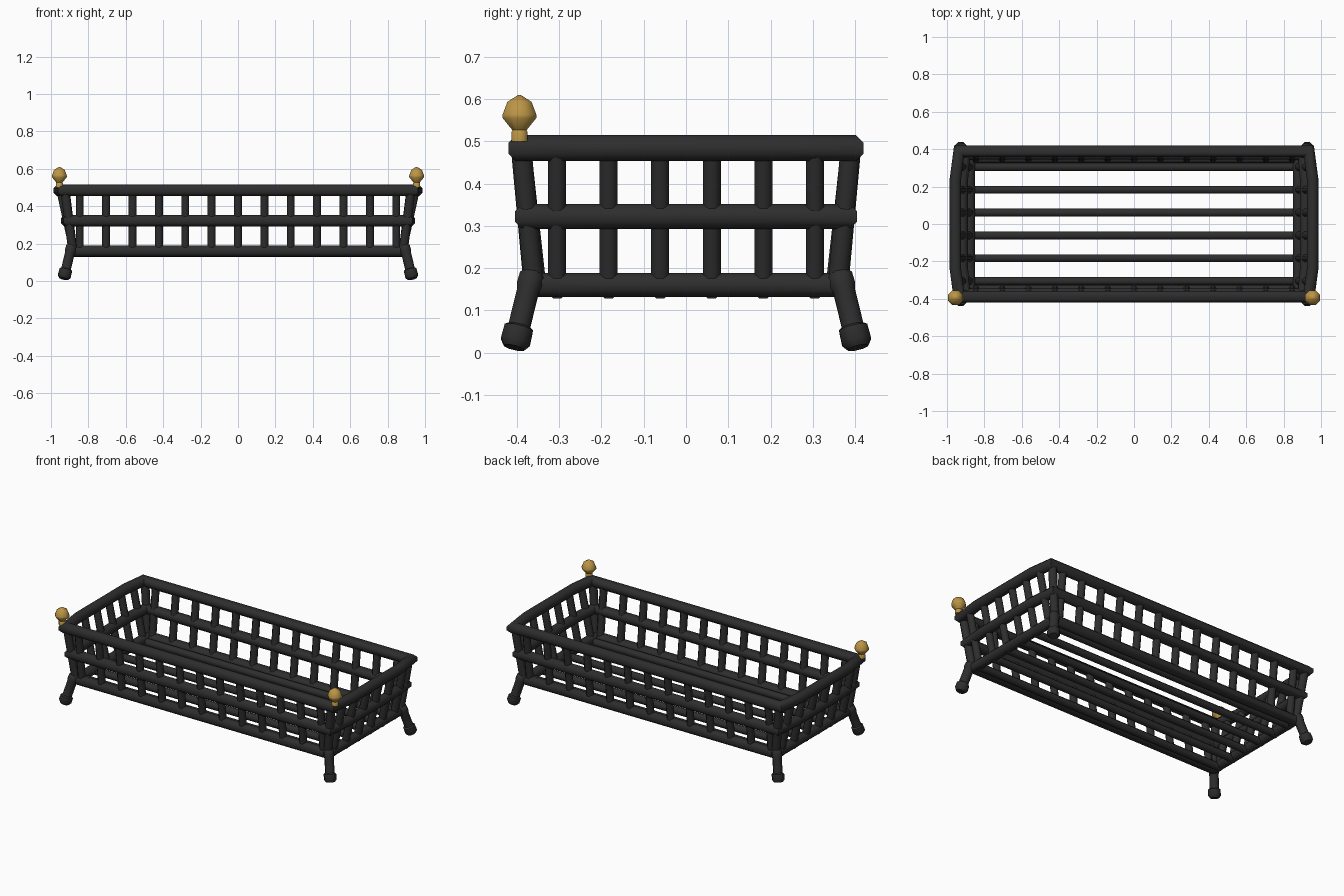
import bpy, bmesh, math
from mathutils import Vector

if "Cube" in bpy.data.objects:
    bpy.data.objects.remove(bpy.data.objects["Cube"], do_unlink=True)


def material(name, colour, rough):
    m = bpy.data.materials.new(name)
    m.use_nodes = True
    m.diffuse_color = (*colour, 1)
    shader = m.node_tree.nodes["Principled BSDF"]
    shader.inputs["Base Color"].default_value = (*colour, 1)
    shader.inputs["Roughness"].default_value = rough
    return m


IRON = material("black_iron", (0.027, 0.027, 0.027), 0.7)
BRASS = material("brass", (0.5, 0.3, 0.06), 0.5)


def finish(bm, name, mat, angle=50):
    bmesh.ops.recalc_face_normals(bm, faces=bm.faces)
    mesh = bpy.data.meshes.new(name)
    bm.to_mesh(mesh)
    bm.free()
    mesh.materials.append(mat)
    obj = bpy.data.objects.new(name, mesh)
    bpy.context.collection.objects.link(obj)
    bpy.ops.object.select_all(action="DESELECT")
    obj.select_set(True)
    bpy.context.view_layer.objects.active = obj
    bpy.ops.object.shade_smooth_by_angle(angle=math.radians(angle))
    return obj


def bridge(bm, a, b):
    n = len(a)
    for i in range(n):
        j = (i + 1) % n
        bm.faces.new((a[i], a[j], b[j], b[i]))


def turned(name, start, end, profile, mat=IRON, sides=8):
    """Turned part from start to end; profile holds (fraction, radius)."""
    start, end = Vector(start), Vector(end)
    turn = (end - start).to_track_quat("Z", "Y")
    bm = bmesh.new()
    rings = []
    for t, r in profile:
        centre = start.lerp(end, t)
        ring = []
        for i in range(sides):
            a = math.tau * (i + 0.5) / sides
            offset = turn @ Vector((r * math.cos(a), r * math.sin(a), 0))
            ring.append(bm.verts.new(centre + offset))
        rings.append(ring)
    for a, b in zip(rings, rings[1:]):
        bridge(bm, a, b)
    bm.faces.new(rings[0])
    bm.faces.new(rings[-1])
    return finish(bm, name, mat)


def bar(name, start, end, radius=0.023):
    return turned(name, start, end, [(0, radius), (1, radius)])


def rail_loop(name, x, y, z, r, bow, sides=8):
    """Mitred rectangular hoop whose short sides bow out slightly."""
    quarter = [(x, y), (x + bow, y - 0.15)]
    path = [Vector(p) for p in quarter]
    path += [Vector((px, -py)) for px, py in reversed(quarter)]
    path += [Vector((-p.x, -p.y)) for p in path]
    bm = bmesh.new()
    rings = []
    for k, p in enumerate(path):
        d0 = (p - path[k - 1]).normalized()
        d1 = (path[(k + 1) % len(path)] - p).normalized()
        n0, n1 = Vector((-d0.y, d0.x)), Vector((-d1.y, d1.x))
        miter = (n0 + n1) / (1 + n0.dot(n1))
        ring = []
        for i in range(sides):
            a = math.tau * (i + 0.5) / sides
            q = p + miter * r * math.cos(a)
            ring.append(bm.verts.new((q.x, q.y, z + r * math.sin(a))))
        rings.append(ring)
    for k, ring in enumerate(rings):
        bridge(bm, rings[k - 1], ring)
    return finish(bm, name, IRON)


# Three hoops, widening upwards
rail_loop("top_rail", 0.935, 0.39, 0.484, 0.033, 0.02)
rail_loop("middle_rail", 0.905, 0.375, 0.322, 0.032, 0.013)
rail_loop("bottom_rail", 0.88, 0.355, 0.16, 0.031, 0)

LOW, HIGH = 0.16, 0.485

# Upright bars along front and back
for side, label in ((-1, "front"), (1, "back")):
    for i in range(-6, 7):
        bar(f"{label}_upright", (i * 0.141, side * 0.352, LOW),
            (i * 0.141, side * 0.388, HIGH))

# Side uprights and the floor bars between them
for i in range(6):
    y = (i - 2.5) * 0.122
    for side, label in ((1, "left"), (-1, "right")):
        bar(f"{label}_upright", (side * 0.876, y, 0.145),
            (side * 0.95, y, HIGH))
    bar("floor_bar", (-0.89, y, 0.149), (0.89, y, 0.149))

# Corner posts, splayed legs and feet
for sx in (-1, 1):
    for sy in (-1, 1):
        bar("corner_post", (sx * 0.883, sy * 0.36, LOW),
            (sx * 0.925, sy * 0.39, HIGH), 0.025)
        turned("leg", (sx * 0.888, sy * 0.362, 0.195),
               (sx * 0.932, sy * 0.407, 0.012),
               [(0, 0.02), (0.07, 0.031), (0.2, 0.032), (0.27, 0.028),
                (0.72, 0.028), (0.75, 0.037), (0.92, 0.038), (1, 0.026)])

# Brass finials on the front corners
for sx in (-1, 1):
    turned("finial", (sx * 0.955, -0.394, 0.5), (sx * 0.955, -0.394, 0.61),
           [(0, 0.021), (0.2, 0.021), (0.24, 0.018), (0.5, 0.043),
            (0.58, 0.043), (0.85, 0.031), (1, 0.003)], BRASS)
